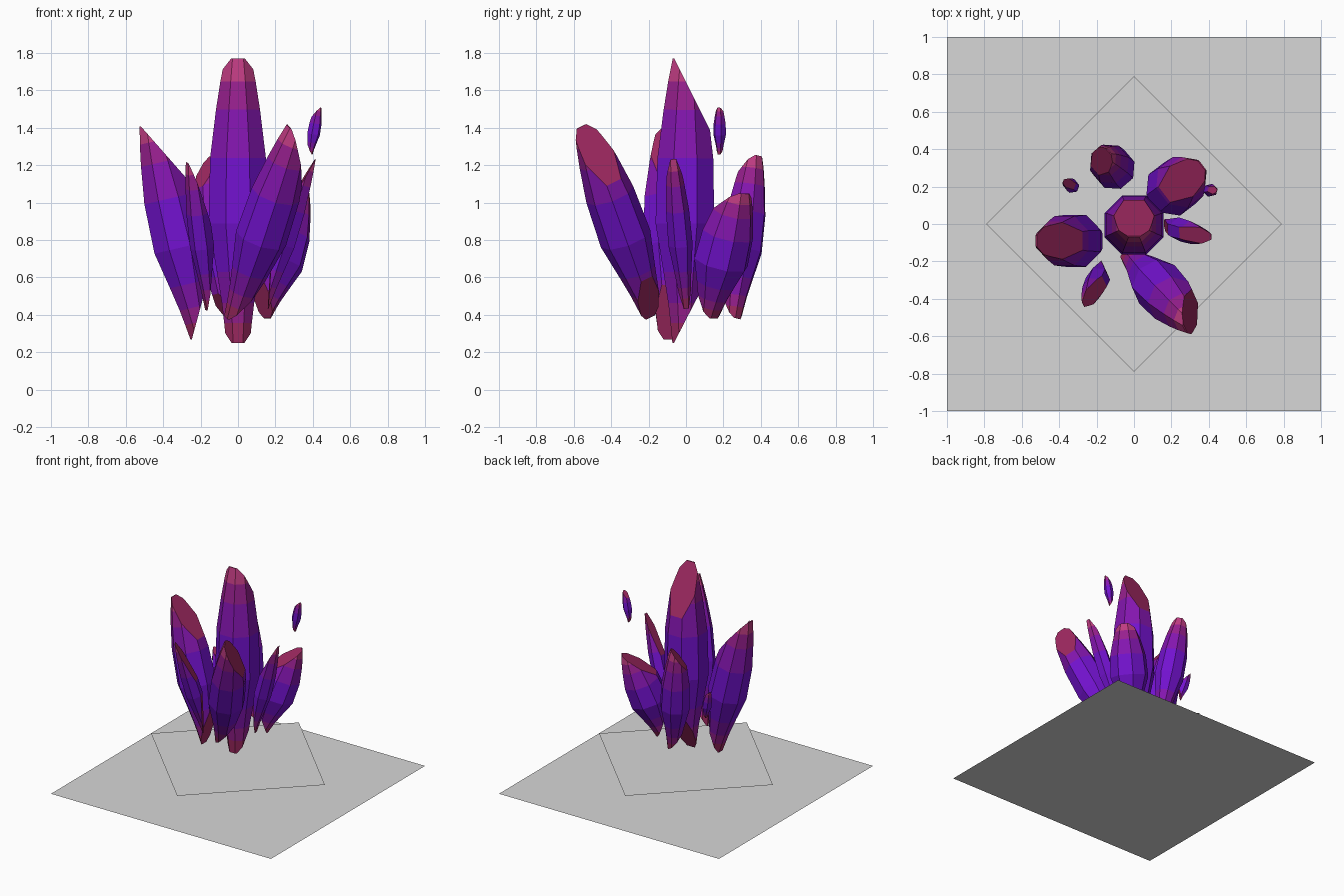
import bpy, bmesh, math
from mathutils import Vector

if "Cube" in bpy.data.objects:
    bpy.data.objects.remove(bpy.data.objects["Cube"])


def material(name, rgb):
    m = bpy.data.materials.new(name)
    m.diffuse_color = (*rgb, 1)
    m.use_nodes = True
    m.node_tree.nodes["Principled BSDF"].inputs["Base Color"].default_value = m.diffuse_color
    return m


GREY = material("light grey", (0.68, 0.68, 0.68))
GEM = [material("violet", (0.17, 0.006, 0.62)),
       material("purple", (0.23, 0.008, 0.43)),
       material("magenta", (0.31, 0.014, 0.27)),
       material("pink", (0.52, 0.045, 0.22)),
       material("crimson", (0.35, 0.022, 0.12))]
VIOLET, PURPLE, MAGENTA, PINK, CRIMSON = range(5)

# crystal profile: position along axis, radius factor, colour of the band above
PROFILE = [(0, .40, CRIMSON), (.07, .47, MAGENTA), (.14, .55, PURPLE),
           (.25, .72, VIOLET), (.42, 1.0, VIOLET), (.65, .95, PURPLE),
           (.82, .75, MAGENTA), (.92, .60, PINK), (1, .45, PINK)]


def add_object(name, bm, mats):
    mesh = bpy.data.meshes.new(name)
    bm.to_mesh(mesh)
    bm.free()
    for m in mats:
        mesh.materials.append(m)
    ob = bpy.data.objects.new(name, mesh)
    bpy.context.collection.objects.link(ob)


def slice_end(bm, point, normal):
    """Cut an end off along a slanted plane and close it with a crimson facet."""
    res = bmesh.ops.bisect_plane(bm, geom=bm.verts[:] + bm.edges[:] + bm.faces[:],
                                 dist=1e-5, plane_co=point, plane_no=normal,
                                 clear_outer=True)
    edges = [e for e in bm.edges if e.is_boundary]
    for f in bmesh.ops.holes_fill(bm, edges=edges, sides=0)["faces"]:
        f.material_index = CRIMSON


def crystal(name, base, top, radius, facet, sides=8):
    a, b, n = Vector(base), Vector(top), Vector(facet).normalized()
    axis = (b - a).normalized()
    u = (n - axis * n.dot(axis)).normalized()   # downhill side of the facet
    v = axis.cross(u)
    bm = bmesh.new()
    rings = []
    for t, r, _ in PROFILE:
        ring = []
        for i in range(sides):
            ang = 2 * math.pi * (i + .5) / sides
            ring.append(bm.verts.new(a.lerp(b, t) + radius * r *
                                     (u * math.cos(ang) + v * math.sin(ang))))
        rings.append(ring)
    for k in range(len(rings) - 1):
        for i in range(sides):
            j = (i + 1) % sides
            f = bm.faces.new((rings[k][i], rings[k][j], rings[k + 1][j], rings[k + 1][i]))
            f.material_index = PROFILE[k][2]
    for ring in (rings[0][::-1], rings[-1]):
        bm.faces.new(ring).material_index = CRIMSON
    # slanted facets at both ends, falling to the same side
    slice_end(bm, b - u * radius * .37, n)
    slice_end(bm, a - u * radius * .32, n - 2 * axis * n.dot(axis))
    bmesh.ops.recalc_face_normals(bm, faces=bm.faces[:])
    add_object(name, bm, GEM)


def flat_square(name, z, corners):
    bm = bmesh.new()
    bm.faces.new([bm.verts.new((x, y, z)) for x, y in corners])
    add_object(name, bm, [GREY])


# flat base sheet and the smaller turned sheet above it
flat_square("base_sheet", 0, [(-1, -1), (1, -1), (1, 1), (-1, 1)])
flat_square("diamond_sheet", .17, [(0, -.79), (.79, 0), (0, .79), (-.79, 0)])

# crystal cluster
crystal("central_crystal", (0, -.01, .25), (0, 0, 1.77), .17, (0, .9, .45))
crystal("left_crystal", (-.2, -.09, .28), (-.465, -.09, 1.42), .15, (.75, 0, .66))
crystal("front_crystal", (-.02, -.17, .38), (.32, -.535, 1.4), .14, (.9, .25, .3))
crystal("back_right_crystal", (.12, .12, .40), (.32, .28, 1.07), .15, (-.4, -.3, .85))
crystal("back_left_crystal", (-.06, .25, .38), (-.17, .36, 1.25), .115, (-.6, -.4, .5))
crystal("right_crystal", (.14, 0, .44), (.39, -.07, 1.24), .065, (-.85, -.1, .5), 6)
crystal("front_left_crystal", (-.15, -.2, .43), (-.25, -.42, 1.22), .065, (.8, .3, .4), 6)

# floating shards
crystal("right_shard", (.385, .18, 1.26), (.43, .18, 1.51), .035, (-.6, .2, .6), 6)
crystal("left_shard", (-.305, .185, .67), (-.365, .225, .91), .038, (.6, -.2, .6), 6)
